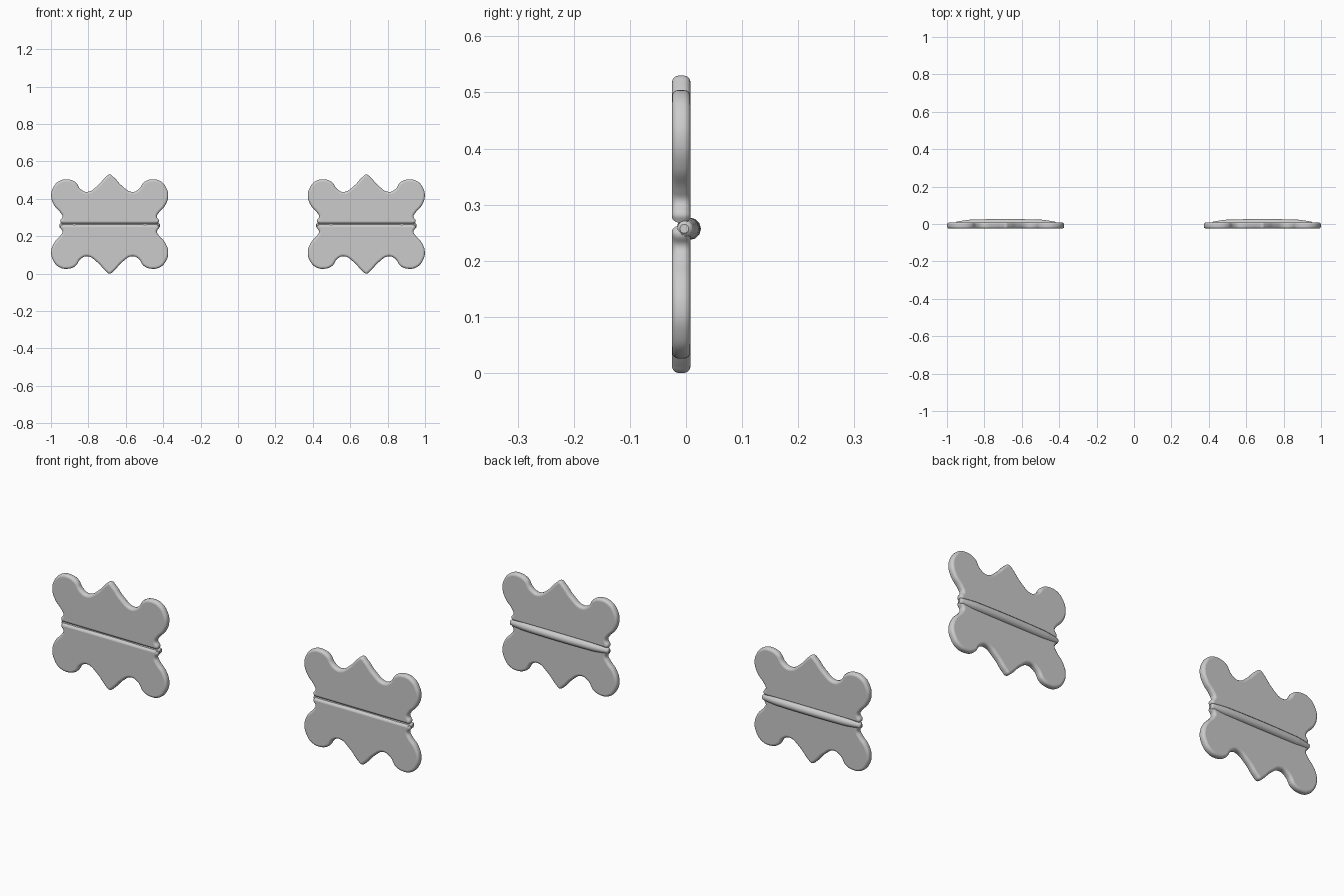
import bpy
import math

if "Cube" in bpy.data.objects:
    bpy.data.objects.remove(bpy.data.objects["Cube"], do_unlink=True)

HEIGHT = 0.53
SEAM = 0.268
CENTRE_X = 0.686
LEAF_Y = -0.0085
ROUNDING = 0.012

# Half outline of the upper leaf, from the peak down to the seam
HALF = [(0.02, 0.517), (0.065, 0.47), (0.12, 0.437), (0.156, 0.452),
        (0.182, 0.488), (0.225, 0.504), (0.272, 0.494), (0.302, 0.46),
        (0.313, 0.415), (0.296, 0.364), (0.262, 0.325), (0.252, 0.305),
        (0.264, 0.282)]


def finish(obj):
    """Turn a curve into a smooth shaded mesh."""
    bpy.ops.object.select_all(action='DESELECT')
    obj.select_set(True)
    bpy.context.view_layer.objects.active = obj
    bpy.ops.object.convert(target='MESH')
    bpy.ops.object.shade_smooth_by_angle(angle=math.radians(40))


def make_curve(name, points, closed):
    curve = bpy.data.curves.new(name, 'CURVE')
    spline = curve.splines.new('BEZIER')
    spline.use_cyclic_u = closed
    spline.resolution_u = 6
    spline.bezier_points.add(len(points) - 1)
    for bp, co in zip(spline.bezier_points, points):
        bp.co = co
        bp.handle_left_type = bp.handle_right_type = 'AUTO'
    obj = bpy.data.objects.new(name, curve)
    bpy.context.collection.objects.link(obj)
    return obj, curve, spline


def make_leaf(name, x, upper):
    """Scalloped plate with rounded rim."""
    right = HALF + [(0.258, SEAM)]
    left = [(-px, pz) for px, pz in reversed(right)]
    outline = [(0, HEIGHT)] + right + left
    if not upper:
        outline = [(px, HEIGHT - pz) for px, pz in reversed(outline)]
    obj, curve, spline = make_curve(name, [(px, pz, 0) for px, pz in outline], True)
    # Straight hinge edge
    seam_z = SEAM if upper else HEIGHT - SEAM
    for bp in spline.bezier_points:
        if abs(bp.co.y - seam_z) < 1e-4:
            bp.handle_left_type = bp.handle_right_type = 'VECTOR'
    curve.dimensions = '2D'
    curve.fill_mode = 'BOTH'
    curve.extrude = 0.0045
    curve.bevel_depth = ROUNDING
    curve.bevel_resolution = 3
    curve.offset = -ROUNDING
    obj.rotation_euler.x = math.pi / 2
    obj.location = (x, LEAF_Y, 0)
    finish(obj)


def make_pin(name, x):
    """Tapered rod along the back of the seam."""
    path = [(-0.268, -0.003), (-0.262, -0.002), (-0.19, 0.003),
            (0.19, 0.003), (0.262, -0.002), (0.268, -0.003)]
    radii = [0.4, 0.7, 1, 1, 0.7, 0.4]
    obj, curve, spline = make_curve(name, [(px, py, 0) for px, py in path], False)
    for bp, radius in zip(spline.bezier_points, radii):
        bp.radius = radius
    curve.dimensions = '3D'
    curve.bevel_depth = 0.02
    curve.bevel_resolution = 4
    curve.use_fill_caps = True
    obj.location = (x, 0, 0.257)
    finish(obj)


# A hinge on each side
for side, x in (("left", CENTRE_X), ("right", -CENTRE_X)):
    make_leaf(side + "_upper_leaf", x, True)
    make_leaf(side + "_lower_leaf", x, False)
    make_pin(side + "_hinge_pin", x)
